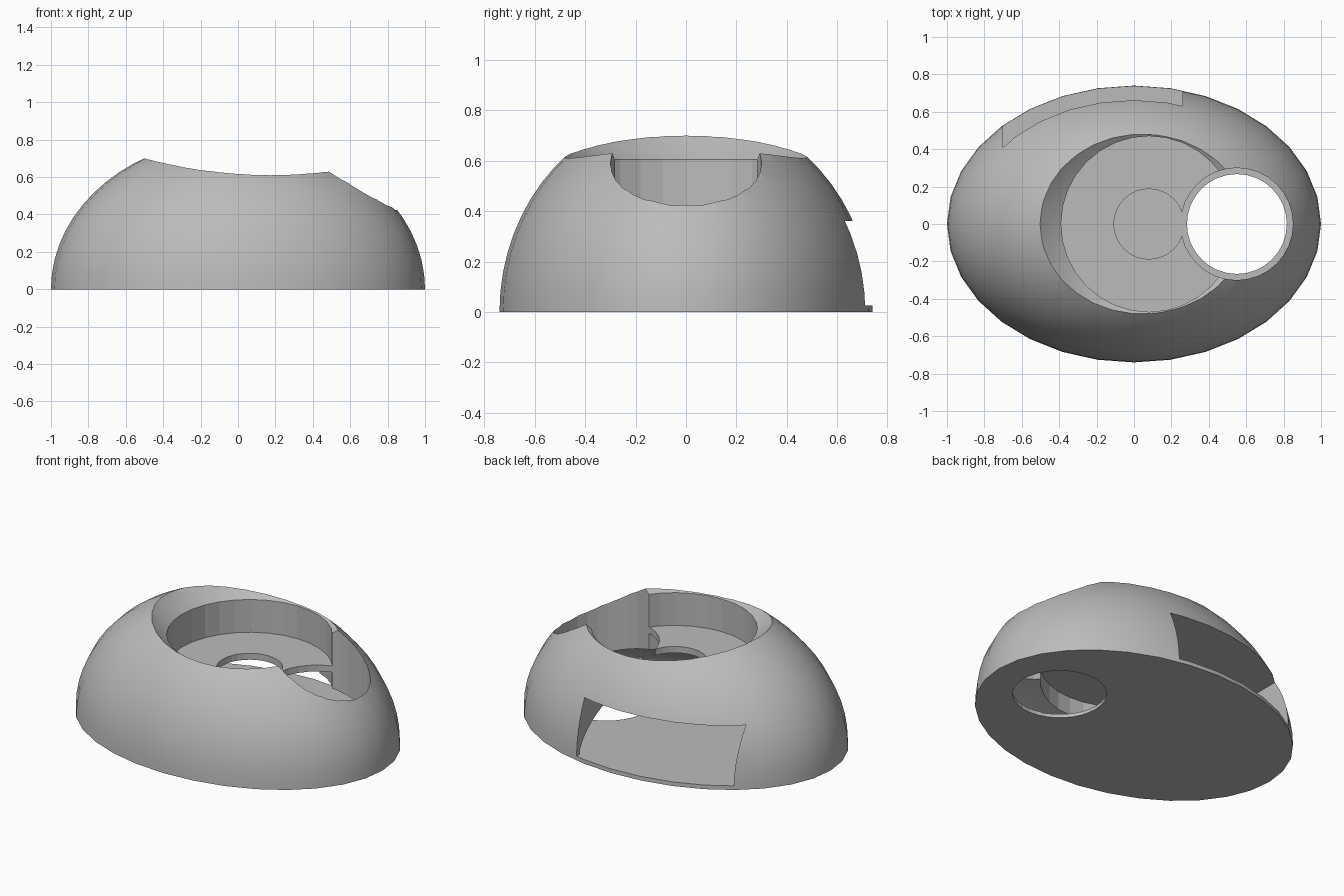
import bpy
import bmesh
from mathutils import Matrix, Vector

if "Cube" in bpy.data.objects:
    bpy.data.objects.remove(bpy.data.objects["Cube"], do_unlink=True)

grey = bpy.data.materials.new("plain_grey")
grey.use_nodes = True
colour = (0.5, 0.5, 0.5, 1)
grey.diffuse_color = colour
grey.node_tree.nodes["Principled BSDF"].inputs["Base Color"].default_value = colour

SIDES = 32
BOWL_X, HOLE_X = 0.08, 0.55
BASE, CEILING, BOWL_FLOOR = 0.025, 0.36, 0.40


def finish(name, bm):
    mesh = bpy.data.meshes.new(name)
    bmesh.ops.recalc_face_normals(bm, faces=bm.faces)
    bm.to_mesh(mesh)
    bm.free()
    mesh.materials.append(grey)
    ob = bpy.data.objects.new(name, mesh)
    bpy.context.collection.objects.link(ob)
    return ob


def ellipsoid(name, centre, radii, floor=None):
    """Ellipsoid, optionally cut flat at a floor height."""
    bm = bmesh.new()
    bmesh.ops.create_uvsphere(bm, u_segments=SIDES, v_segments=SIDES, radius=1)
    bmesh.ops.transform(bm, verts=bm.verts,
                        matrix=Matrix.Translation(centre) @ Matrix.Diagonal((*radii, 1)))
    if floor is not None:
        cut = bmesh.ops.bisect_plane(bm, geom=bm.verts[:] + bm.edges[:] + bm.faces[:],
                                     plane_co=(0, 0, floor), plane_no=(0, 0, 1), clear_inner=True)
        rim = [e for e in cut["geom_cut"] if isinstance(e, bmesh.types.BMEdge)]
        bmesh.ops.contextual_create(bm, geom=rim)
    return finish(name, bm)


def cylinder(name, x, radius, low, high):
    bm = bmesh.new()
    bmesh.ops.create_cone(bm, cap_ends=True, segments=SIDES, radius1=radius, radius2=radius,
                          depth=high - low,
                          matrix=Matrix.Translation((x, 0, (low + high) / 2)))
    return finish(name, bm)


def box(name, low, high):
    bm = bmesh.new()
    low, high = Vector(low), Vector(high)
    bmesh.ops.create_cube(bm, size=1, matrix=Matrix.Translation((low + high) / 2)
                          @ Matrix.Diagonal((*(high - low), 1)))
    return finish(name, bm)


# Outer dome
dome = ellipsoid("dome_body", (0, 0, 0), (1, 0.74, 0.81), floor=0)

# Hollows, wells and openings
cutters = [
    ellipsoid("rim_scoop", (BOWL_X, 0, 1.276), (0.82, 0.82, 0.82)),
    cylinder("bowl_well", BOWL_X, 0.47, BOWL_FLOOR, 1.2),
    ellipsoid("inner_hollow", (0, 0, 0), (0.97, 0.715, 0.33), floor=BASE),
    cylinder("lower_well", BOWL_X, 0.47, BASE - 0.003, CEILING),
    box("back_window", (-0.7, 0.2, BASE), (0.26, 1, CEILING)),
    cylinder("bowl_hole", BOWL_X, 0.1875, 0.2, 0.6),
    cylinder("side_well", HOLE_X, 0.3, BASE + 0.004, 1),
    cylinder("side_hole", HOLE_X, 0.267, -0.2, 0.5),
]
for cutter in cutters:
    cutter.hide_render = True
    mod = dome.modifiers.new(cutter.name, "BOOLEAN")
    mod.operation = "DIFFERENCE"
    mod.solver = "EXACT"
    mod.object = cutter

# Apply the cuts, then discard the cutters
bpy.context.view_layer.update()
depsgraph = bpy.context.evaluated_depsgraph_get()
result = bpy.data.meshes.new_from_object(dome.evaluated_get(depsgraph))
dome.modifiers.clear()
dome.data = result
for cutter in cutters:
    bpy.data.objects.remove(cutter, do_unlink=True)

# Smooth dome and scoop, faceted well walls
bpy.ops.object.select_all(action="DESELECT")
dome.select_set(True)
bpy.context.view_layer.objects.active = dome
bpy.ops.object.shade_smooth_by_angle(angle=0.45)
for face in dome.data.polygons:
    face.material_index = 0
    if abs(face.normal.z) < 0.005:
        face.use_smooth = False
